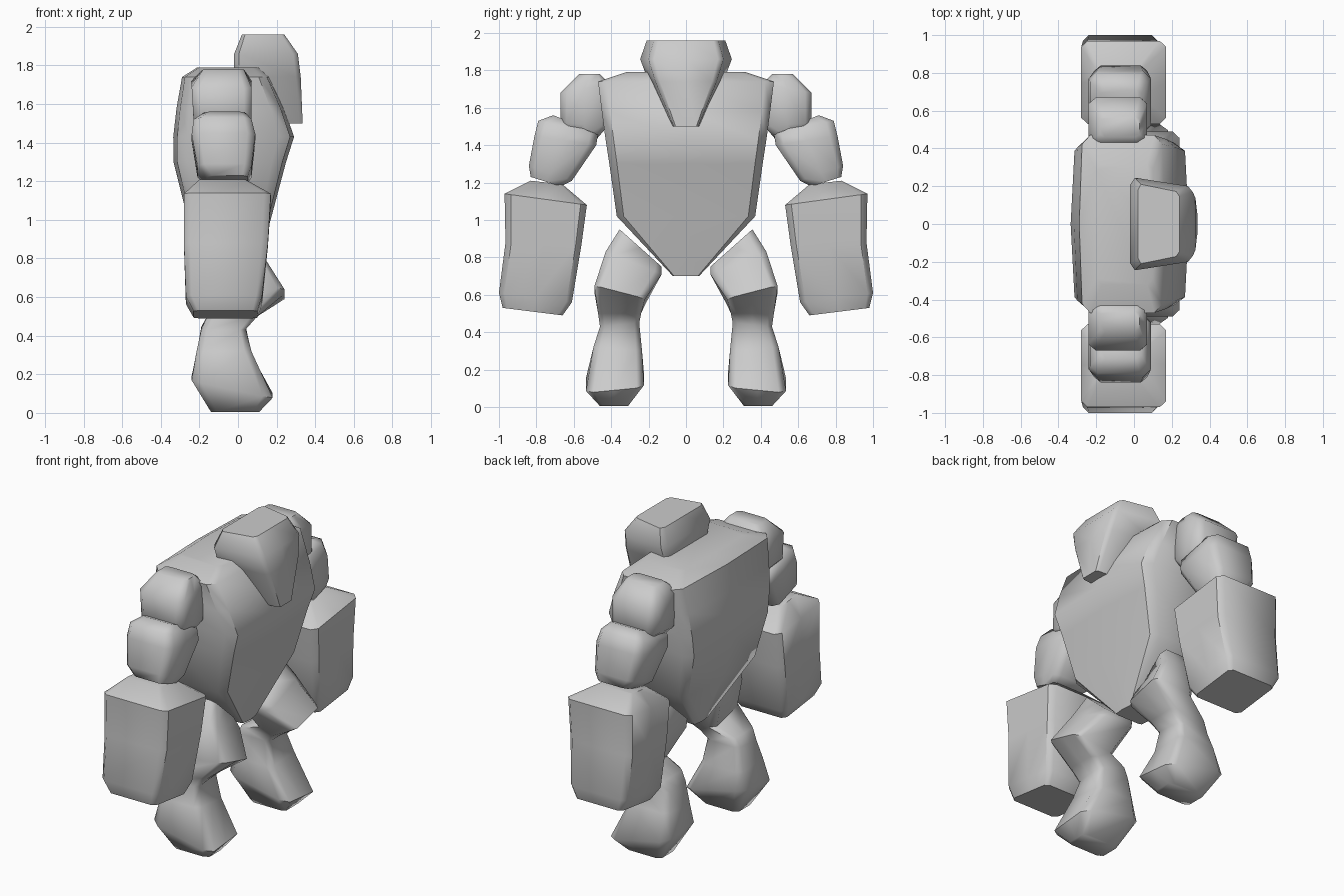
import bpy, bmesh

stone = bpy.data.materials.new("grey_stone")
stone.diffuse_color = (0.6, 0.6, 0.6, 1)


def loft(name, rings, cu=0.25, cv=0.25, bulge=0.0, taper=1.0, mirror=True, angle=45):
    """Skin a stack of chamfered boxes.
    Each ring: (y, z) inner end, (y, z) outer end, x back, x front, z rise back to front."""
    a, b = 1 - cu, 1 - cv
    outline = [(a, 1), (1, b), (1, -b), (a, -1), (0, -1 - bulge),
               (-a, -1), (-1, -b), (-1, b), (-a, 1), (0, 1 + bulge)]
    bm = bmesh.new()
    loops = []
    for (y0, z0), (y1, z1), x0, x1, tilt in rings:
        loop = []
        for u, v in outline:
            if v > 0:
                u *= taper
            s = (u + 1) / 2
            x = (x0 + x1) / 2 + v * (x1 - x0) / 2
            loop.append(bm.verts.new((x, y0 + s * (y1 - y0),
                                      max(0, z0 + s * (z1 - z0) + v * tilt / 2))))
        loops.append(loop)
    n = len(outline)
    for p, q in zip(loops, loops[1:]):
        for i in range(n):
            j = (i + 1) % n
            bm.faces.new((p[i], p[j], q[j], q[i]))
    bm.faces.new(loops[0])
    bm.faces.new(loops[-1][::-1])
    bmesh.ops.recalc_face_normals(bm, faces=bm.faces)
    mesh = bpy.data.meshes.new(name)
    bm.to_mesh(mesh)
    bm.free()
    mesh.materials.append(stone)
    ob = bpy.data.objects.new(name, mesh)
    bpy.context.collection.objects.link(ob)
    bpy.ops.object.select_all(action='DESELECT')
    ob.select_set(True)
    bpy.context.view_layer.objects.active = ob
    bpy.ops.object.shade_smooth_by_angle(angle=angle * 3.14159 / 180)
    if mirror:
        m = ob.modifiers.new("other_side", 'MIRROR')
        m.use_axis = (False, True, False)
        m.use_mirror_merge = False
    return ob


def centred(levels):
    """Rings symmetric about y = 0 from (z, half width, x back, x front)."""
    return [((-h, z), (h, z), x0, x1, 0) for z, h, x0, x1 in levels]


# Torso: wide wedge with slightly peaked chest and back
loft("torso", centred([
    (1.79, 0.32, -0.20, 0.10), (1.74, 0.47, -0.275, 0.15),
    (1.58, 0.45, -0.30, 0.22), (1.43, 0.43, -0.315, 0.27),
    (1.30, 0.41, -0.315, 0.23), (1.02, 0.37, -0.25, 0.16),
    (0.70, 0.07, -0.11, 0.08)]), cu=0.1, cv=0.2, bulge=0.07, mirror=False)

# Head: narrows to a low chin at the front
loft("head", centred([
    (1.96, 0.21, 0.02, 0.24), (1.86, 0.245, -0.02, 0.31),
    (1.74, 0.20, -0.02, 0.325), (1.50, 0.08, 0.10, 0.335)]),
    cu=0.15, cv=0.15, taper=0.82, mirror=False)

# Arms: three stacked boulders each
loft("shoulder", [
    ((0.46, 1.78), (0.57, 1.78), -0.18, 0.03, 0),
    ((0.41, 1.73), (0.67, 1.68), -0.24, 0.07, 0),
    ((0.42, 1.50), (0.67, 1.52), -0.23, 0.07, 0),
    ((0.48, 1.43), (0.62, 1.45), -0.17, 0.03, 0)], angle=55)
loft("upper_arm", [
    ((0.58, 1.51), (0.71, 1.56), -0.18, 0.04, 0),
    ((0.47, 1.46), (0.79, 1.53), -0.23, 0.07, 0),
    ((0.48, 1.40), (0.81, 1.45), -0.24, 0.09, 0),
    ((0.61, 1.21), (0.84, 1.29), -0.21, 0.07, 0),
    ((0.67, 1.18), (0.83, 1.23), -0.16, 0.05, 0)], angle=55)
loft("forearm", [
    ((0.66, 1.19), (0.83, 1.21), -0.20, 0.04, 0),
    ((0.53, 1.08), (0.97, 1.14), -0.28, 0.17, 0),
    ((0.56, 0.86), (0.965, 0.88), -0.28, 0.155, 0),
    ((0.61, 0.56), (1.00, 0.61), -0.27, 0.125, 0),
    ((0.66, 0.49), (0.98, 0.53), -0.23, 0.10, 0)], cu=0.15, cv=0.15)

# Legs: bent thigh with forward knee, then a heavy shin and foot
loft("leg", [
    ((0.13, 0.75), (0.355, 0.95), -0.12, 0.08, 0),
    ((0.13, 0.71), (0.43, 0.83), -0.12, 0.13, 0),
    ((0.22, 0.56), (0.49, 0.63), -0.04, 0.24, 0.04),
    ((0.24, 0.50), (0.47, 0.50), -0.16, 0.10, 0),
    ((0.25, 0.45), (0.46, 0.43), -0.19, 0.04, 0),
    ((0.235, 0.30), (0.495, 0.32), -0.215, 0.07, 0),
    ((0.225, 0.15), (0.535, 0.12), -0.24, 0.18, -0.09),
    ((0.31, 0.005), (0.46, 0.005), -0.14, 0.11, 0)], angle=60)
